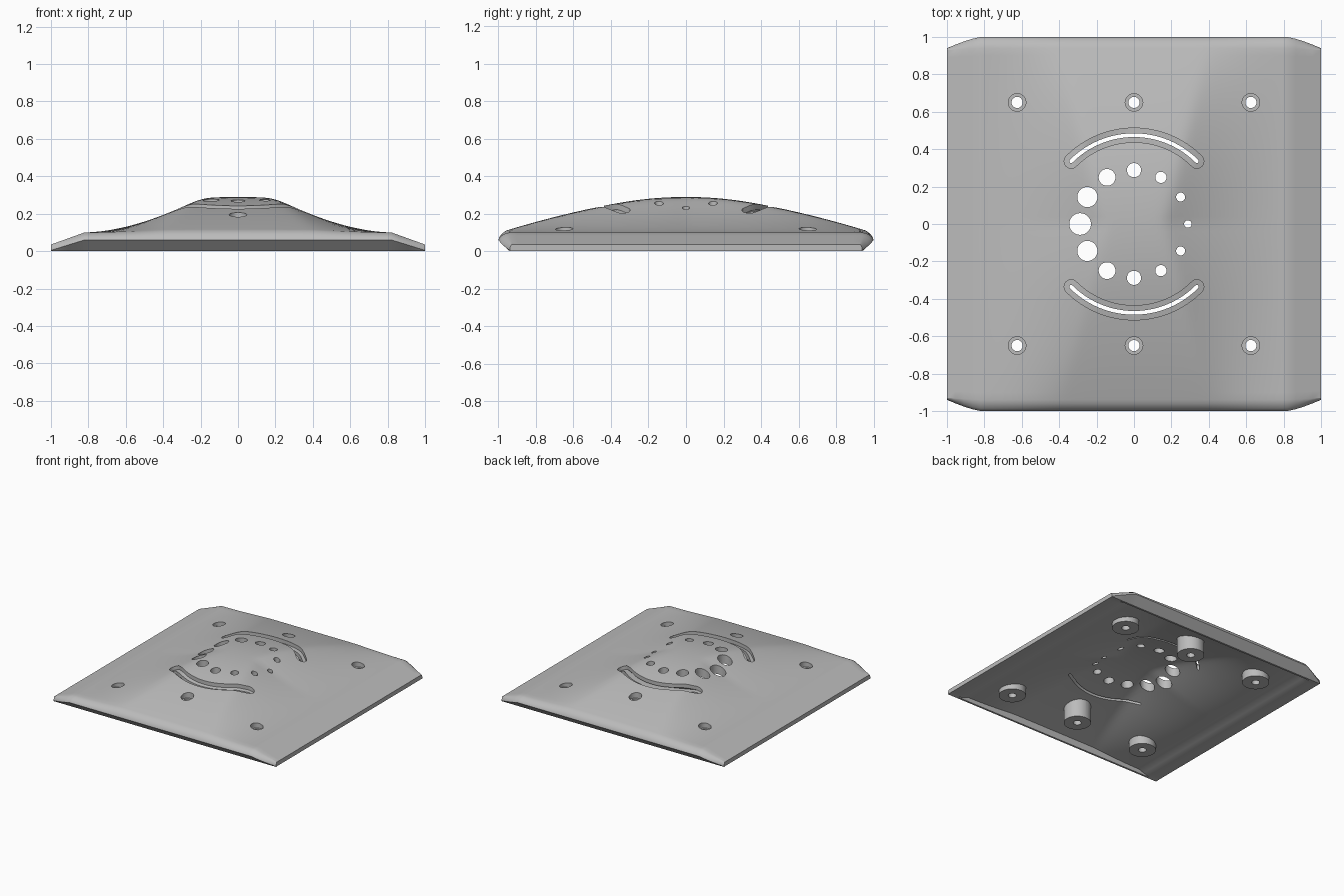
import bpy, bmesh
from math import sin, cos, pi, radians, sqrt

if "Cube" in bpy.data.objects:
    bpy.data.objects.remove(bpy.data.objects["Cube"])

GREY = (0.5, 0.5, 0.5, 1)
grey = bpy.data.materials.new("plain grey")
grey.use_nodes = True
grey.diffuse_color = GREY
grey.node_tree.nodes["Principled BSDF"].inputs["Base Color"].default_value = GREY

THICK = 0.07
SHOULDER = 0.82


def height(x, y):
    """Top surface: a domed ridge fading into a flat rim and sloping sides."""
    x, y = abs(x), abs(y)
    if x > SHOULDER:
        return 0.1 - 0.36 * (x - SHOULDER)
    d = y - 0.43
    ridge = 0.29 - 0.25 * y * y if d < 0 else 0.244 - 0.2 * d - 0.1 * d * d
    flat = 0.16 + 0.25 * y
    d = x - flat
    u = (d + sqrt(d * d + 0.001)) / 2 / (SHOULDER - flat)
    return 0.1 + (ridge - 0.1) * max(0, 1 - u) ** 1.75


def make(name, bm):
    bmesh.ops.recalc_face_normals(bm, faces=bm.faces)
    mesh = bpy.data.meshes.new(name)
    bm.to_mesh(mesh)
    bm.free()
    mesh.materials.append(grey)
    obj = bpy.data.objects.new(name, mesh)
    bpy.context.collection.objects.link(obj)
    return obj


def section(x):
    """Closed cross-section of the shell at one x."""
    t = max(0, (abs(x) - SHOULDER) / (1 - SHOULDER))
    steps = [i / 24 for i in range(-24, 25)]
    edge = 0.94 - 0.01 * t
    reach = 1 - 0.06 * t ** 1.3
    h = height(x, edge)
    wide = 0.06 - 0.056 * t
    # rounded nose, undercut bevel and thin lip
    nose = [(0.35, 0.12), (0.75, 0.45), (0.95, 0.8), (1, 1)]
    right = [(edge + (reach - edge) * a, h + (wide - h) * b) for a, b in nose]
    right += [(0.94, 0), (0.925, 0)]
    top = [(edge * s, height(x, edge * s)) for s in steps]
    under = [(0.92 * s, max(height(x, 0.92 * s) - THICK, 0.001)) for s in reversed(steps)]
    left = [(-y, z) for y, z in reversed(right)]
    return [(x, y, z) for y, z in top + right + under + left]


# Shell lofted from sections along x
bm = bmesh.new()
xs = [SHOULDER * i / 30 for i in range(-30, 31)]
sides = [0.865, 0.91, 0.955, 1]
xs = [-x for x in reversed(sides)] + xs + sides
rings = [[bm.verts.new(p) for p in section(x)] for x in xs]
for a, b in zip(rings, rings[1:]):
    for i in range(len(a)):
        bm.faces.new((a[i - 1], a[i], b[i], b[i - 1]))
bm.faces.new(rings[0])
bm.faces.new(rings[-1])
plate = make("curved_cover_plate", bm)


def prism(bm, outline, low, high):
    """Upright solid whose ends may follow a surface."""
    lo = [bm.verts.new((x, y, low(x, y))) for x, y in outline]
    hi = [bm.verts.new((x, y, high(x, y))) for x, y in outline]
    for i in range(len(lo)):
        bm.faces.new((lo[i - 1], lo[i], hi[i], hi[i - 1]))
    caps = [bm.faces.new(lo), bm.faces.new(hi)]
    bmesh.ops.triangulate(bm, faces=caps)


def circle(x, y, r, n=32):
    return [(x + r * cos(2 * pi * i / n), y + r * sin(2 * pi * i / n)) for i in range(n)]


def arc_slot(side, half):
    """Round-ended slot outline along a quarter circle."""
    R, n = 0.475, 24
    angles = [radians(45 + 90 * i / n) for i in range(n + 1)]
    pts = [((R + half) * cos(a), (R + half) * sin(a)) for a in angles]
    for end, turn in ((angles[-1], 0), (angles[0], pi)):
        for i in range(1, 8):
            a = end + turn + pi * i / 8
            pts.append((R * cos(end) + half * cos(a), R * sin(end) + half * sin(a)))
        if turn == 0:
            pts += [((R - half) * cos(a), (R - half) * sin(a)) for a in reversed(angles)]
    return [(x, side * y) for x, y in pts]


def flat_at(z):
    return lambda x, y: z


bosses, recesses, holes = bmesh.new(), bmesh.new(), bmesh.new()

# Screw bosses with counterbored holes
for x in (-0.625, 0, 0.625):
    for y in (-0.65, 0.65):
        prism(bosses, circle(x, y, 0.1), flat_at(0), lambda a, b: height(a, b) - 0.03)
        prism(recesses, circle(x, y, 0.047), flat_at(height(x, y) - 0.035), flat_at(0.5))
        prism(holes, circle(x, y, 0.03), flat_at(-0.1), flat_at(0.5))

# Arc slots with a stepped groove
for side in (-1, 1):
    prism(recesses, arc_slot(side, 0.038), lambda a, b: height(a, b) - 0.03, flat_at(0.5))
    prism(holes, arc_slot(side, 0.01), flat_at(-0.1), flat_at(0.5))

# Ring of graduated holes, largest towards -x
sizes = (0.02, 0.024, 0.03, 0.038, 0.045, 0.054, 0.058)
for i in range(12):
    a = radians(30 * i)
    prism(holes, circle(0.288 * cos(a), 0.288 * sin(a), sizes[min(i, 12 - i)]),
          flat_at(-0.1), flat_at(0.5))

# Combine the parts and shade
bpy.ops.object.select_all(action='DESELECT')
plate.select_set(True)
bpy.context.view_layer.objects.active = plate
for name, tool, op in (("screw_bosses", bosses, 'UNION'),
                       ("recess_cutter", recesses, 'DIFFERENCE'),
                       ("hole_cutter", holes, 'DIFFERENCE')):
    helper = make(name, tool)
    helper.hide_render = True
    mod = plate.modifiers.new(name, 'BOOLEAN')
    mod.operation = op
    mod.solver = 'EXACT'
    mod.object = helper
    bpy.ops.object.modifier_apply(modifier=name)
    bpy.data.objects.remove(helper)
bpy.ops.object.shade_smooth_by_angle(angle=radians(25))
